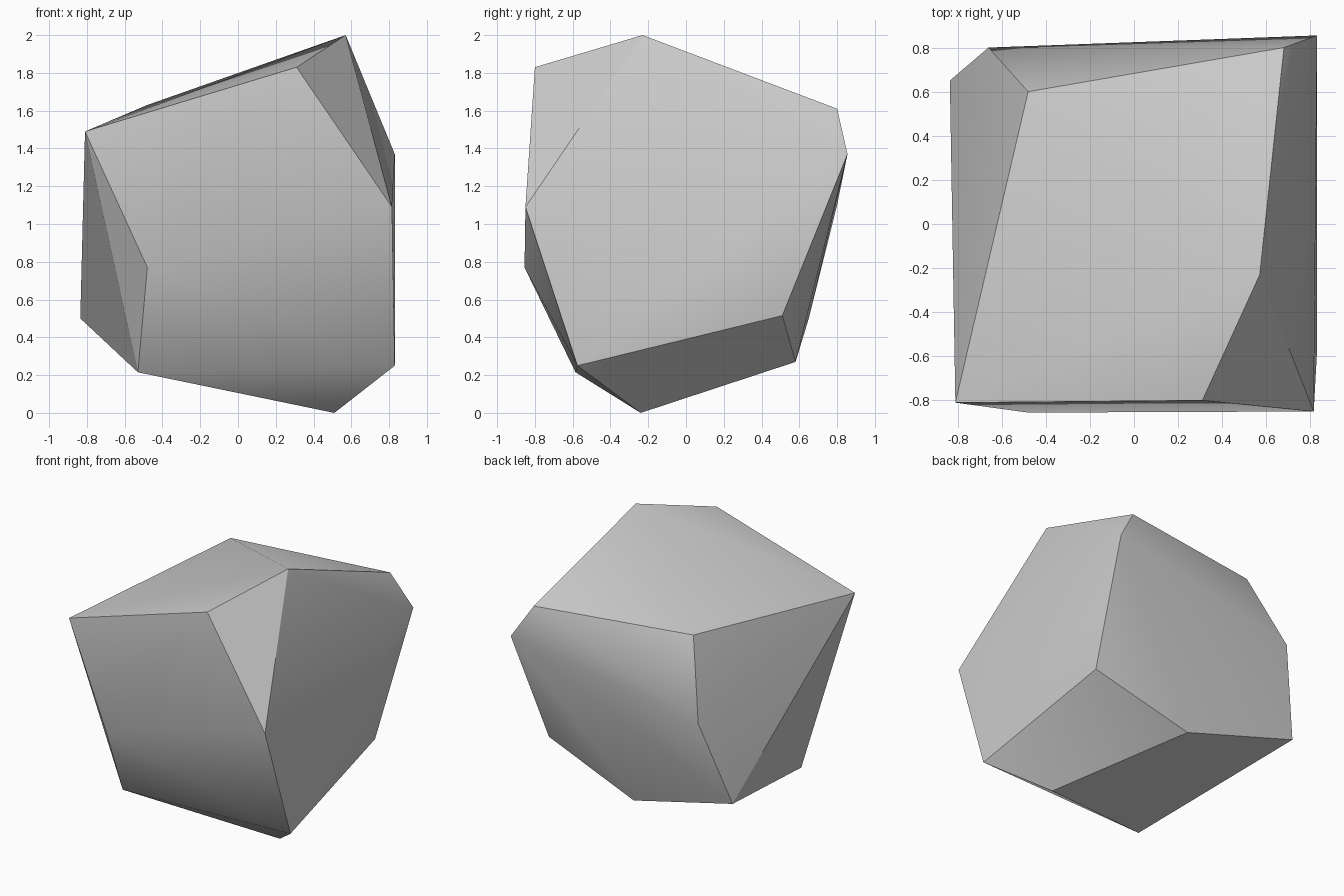
import bpy
import bmesh
import math

if "Cube" in bpy.data.objects:
    bpy.data.objects.remove(bpy.data.objects["Cube"])

# Corner points of the faceted boulder
corners = [
    # upper rim
    (-0.81, -0.81, 1.49), (0.31, -0.80, 1.83), (0.57, -0.23, 2.00),
    (0.68, 0.80, 1.61), (-0.48, 0.60, 1.63),
    # middle band
    (0.815, -0.85, 1.09), (-0.48, -0.855, 0.77), (0.83, 0.855, 1.37),
    (-0.66, 0.80, 1.10), (-0.835, 0.65, 0.50), (0.76, 0.51, 0.515),
    # underside
    (-0.53, -0.585, 0.215), (0.83, -0.575, 0.25),
    (0.02, 0.58, 0.27), (0.51, -0.24, 0.0),
]

# Wrap the corners in a convex shell and merge nearly flat facets
bm = bmesh.new()
for co in corners:
    bm.verts.new(co)
bmesh.ops.convex_hull(bm, input=bm.verts[:])
bmesh.ops.dissolve_limit(bm, angle_limit=math.radians(1.5),
                         verts=bm.verts[:], edges=bm.edges[:])
bmesh.ops.recalc_face_normals(bm, faces=bm.faces[:])

mesh = bpy.data.meshes.new("boulder")
bm.to_mesh(mesh)
bm.free()
boulder = bpy.data.objects.new("boulder", mesh)
bpy.context.collection.objects.link(boulder)

# Single stone colour
stone = bpy.data.materials.new("stone grey")
stone.diffuse_color = (0.6, 0.6, 0.6, 1.0)
stone.use_nodes = True
stone.node_tree.nodes["Principled BSDF"].inputs["Base Color"].default_value = stone.diffuse_color
mesh.materials.append(stone)

# Soft shading across shallow bends, crisp main edges
bpy.context.view_layer.objects.active = boulder
boulder.select_set(True)
bpy.ops.object.shade_smooth_by_angle(angle=math.radians(30))
